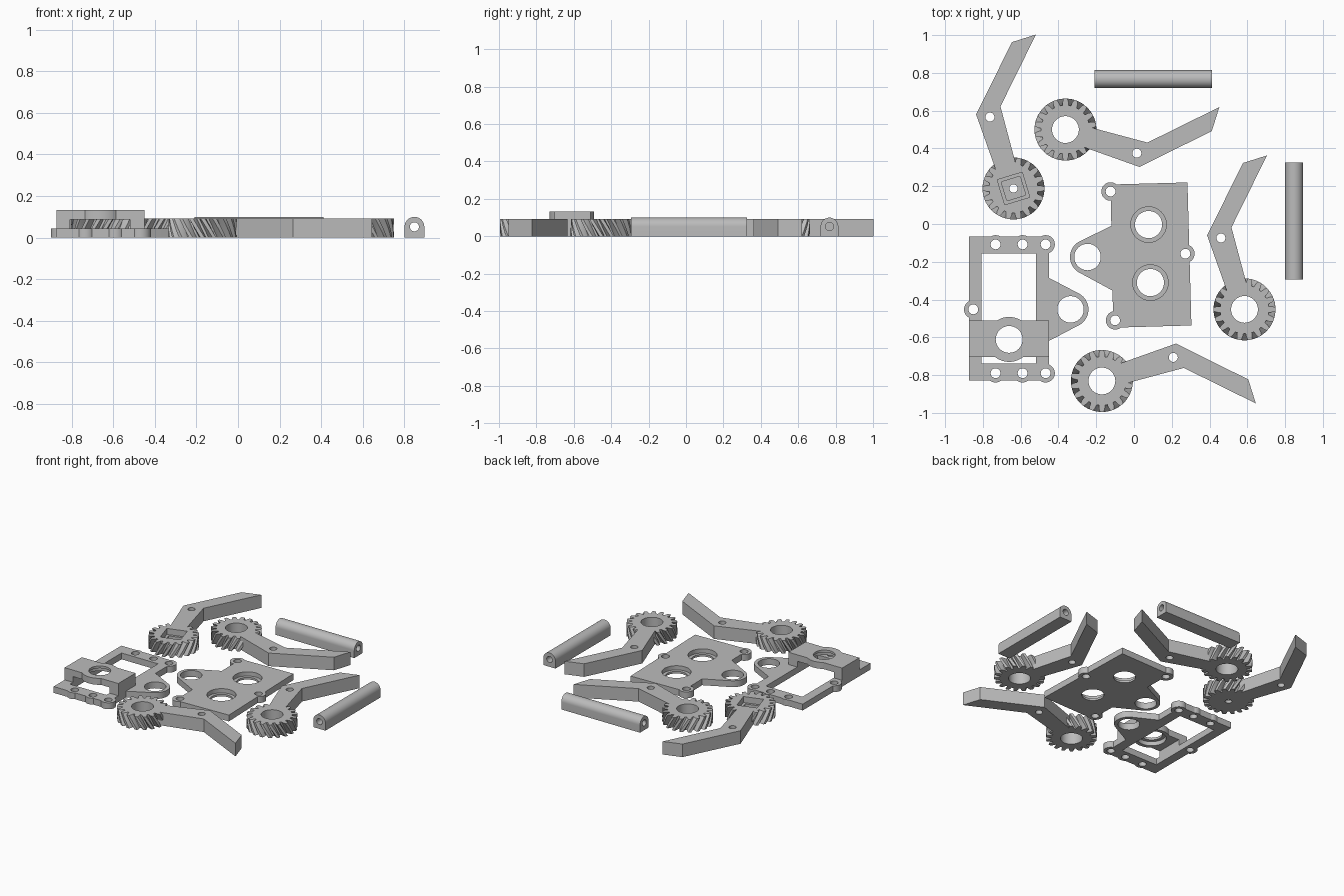
import bpy
import bmesh
import math
from mathutils import Matrix, geometry

if "Cube" in bpy.data.objects:
    bpy.data.objects.remove(bpy.data.objects["Cube"])

grey = bpy.data.materials.new("plain grey")
grey.use_nodes = True
grey.diffuse_color = (0.5, 0.5, 0.5, 1)
grey.node_tree.nodes["Principled BSDF"].inputs["Base Color"].default_value = (0.5, 0.5, 0.5, 1)

THICK = 0.093    # arms and gears
PLATE = 0.045    # flat plates


def circle(x, y, r, n=48):
    return [(x + r * math.cos(2 * math.pi * i / n),
             y + r * math.sin(2 * math.pi * i / n)) for i in range(n)]


def rect(x0, x1, y0, y1):
    return [(x0, y0), (x1, y0), (x1, y1), (x0, y1)]


def hull(points):
    return [points[i] for i in geometry.convex_hull_2d(points)]


def prism(name, outline, z0, z1, twist=0, steps=1):
    """Extrude an outline upwards, optionally twisting it about z."""
    bm = bmesh.new()
    rings = []
    for s in range(steps + 1):
        t = s / steps
        c, d = math.cos(twist * t), math.sin(twist * t)
        rings.append([bm.verts.new((x * c - y * d, x * d + y * c, z0 + (z1 - z0) * t))
                      for x, y in outline])
    n = len(outline)
    for low, high in zip(rings, rings[1:]):
        for i in range(n):
            j = (i + 1) % n
            bm.faces.new((low[i], low[j], high[j], high[i]))
    bm.faces.new(rings[0][::-1])
    bm.faces.new(rings[-1])
    if twist:
        bmesh.ops.triangulate(bm, faces=[f for f in bm.faces if len(f.verts) == 4])
    bmesh.ops.recalc_face_normals(bm, faces=bm.faces)
    mesh = bpy.data.meshes.new(name)
    bm.to_mesh(mesh)
    bm.free()
    mesh.materials.append(grey)
    ob = bpy.data.objects.new(name, mesh)
    bpy.context.collection.objects.link(ob)
    return ob


def combine(ob, operation, outline, z0, z1):
    """Join or cut a prism into the part."""
    tool = prism("tool", outline, z0, z1)
    mod = ob.modifiers.new("combine", 'BOOLEAN')
    mod.operation, mod.solver, mod.object = operation, 'EXACT', tool
    bpy.context.view_layer.update()
    deps = bpy.context.evaluated_depsgraph_get()
    mesh = bpy.data.meshes.new_from_object(ob.evaluated_get(deps))
    ob.modifiers.clear()
    ob.data = mesh
    bpy.data.objects.remove(tool)


def add(ob, outline, z0=0, z1=PLATE):
    combine(ob, 'UNION', outline, z0, z1)


def cut(ob, outline, z0=-0.1, z1=0.3):
    combine(ob, 'DIFFERENCE', outline, z0, z1)


def finish(ob):
    bpy.ops.object.select_all(action='DESELECT')
    ob.select_set(True)
    bpy.context.view_layer.objects.active = ob
    bpy.ops.object.shade_smooth_by_angle(angle=math.radians(25))


def gear_outline(teeth=18, root=0.129, tip=0.164):
    pitch = 2 * math.pi / teeth
    tooth = [(-0.36, root), (-0.29, 0.148), (-0.17, tip), (0.17, tip), (0.29, 0.148), (0.36, root)]
    return [(r * math.cos((i + f) * pitch), r * math.sin((i + f) * pitch))
            for i in range(teeth) for f, r in tooth]


def geared_arm(name, x, y, hand, mirror=1, turn=0, socket=False):
    """Helical gear with a bent arm growing out of it."""
    ob = prism(name, gear_outline(), 0, THICK, hand * math.radians(20), 4)
    arm = [(-0.085, 0.074), (-0.198, 0.392), (-0.008, 0.775),
           (0.119, 0.815), (-0.069, 0.434), (0.016, 0.116)]
    add(ob, [(mirror * px, py) for px, py in arm], 0, THICK)
    cut(ob, circle(-0.125 * mirror, 0.378, 0.024, 24))
    if socket:
        # stepped square socket with a small through hole
        for half, floor in ((0.069, 0.05), (0.052, 0.02)):
            cut(ob, circle_square(half, math.radians(17)), floor, 0.3)
        cut(ob, circle(0, 0, 0.022, 24))
    else:
        cut(ob, circle(0, 0, 0.071))
    ob.data.transform(Matrix.Translation((x, y, 0)) @ Matrix.Rotation(turn, 4, 'Z'))
    finish(ob)


def circle_square(half, angle):
    c, s = math.cos(angle), math.sin(angle)
    return [(px * c - py * s, px * s + py * c) for px, py in rect(-half, half, -half, half)]


# Four geared arms, two of each hand
geared_arm("socket_arm", -0.638, 0.188, 1, socket=True)
geared_arm("back_arm", -0.363, 0.5, 1, mirror=-1, turn=-math.pi / 2)
geared_arm("left_arm", 0.585, -0.452, -1)
geared_arm("front_arm", -0.17, -0.831, -1, turn=-math.pi / 2)

# Cover plate with ears, side lug and two bearing seats
plate = prism("cover_plate", [(-0.124, 0.209), (0.283, 0.22), (0.304, -0.537), (-0.11, -0.549)], 0, PLATE)
ears = [(-0.124, 0.172), (0.272, -0.157), (-0.1, -0.51)]
for x, y in ears:
    add(plate, circle(x, y, 0.049, 32))
add(plate, hull(circle(-0.246, -0.175, 0.093) + [(-0.1, 0.0), (-0.1, -0.36)]))
for x, y in ears:
    cut(plate, circle(x, y, 0.026, 24))
cut(plate, circle(-0.246, -0.175, 0.07))
for x, y in ((0.077, -0.003), (0.087, -0.31)):
    cut(plate, circle(x, y, 0.072))
    cut(plate, circle(x, y, 0.094), 0.015, 0.3)
finish(plate)

# Base frame with window, ears, side lug and raised bridge
frame = prism("base_frame", rect(-0.873, -0.45, -0.828, -0.066), 0, PLATE)
ears = [(x, y) for x in (-0.733, -0.59, -0.468) for y in (-0.108, -0.79)] + [(-0.851, -0.452)]
for x, y in ears:
    add(frame, circle(x, y, 0.049, 32))
add(frame, hull(circle(-0.336, -0.452, 0.095) + [(-0.46, -0.28), (-0.46, -0.624)]))
cut(frame, rect(-0.807, -0.52, -0.738, -0.157))
for x, y in ears:
    cut(frame, circle(x, y, 0.026, 24))
cut(frame, circle(-0.336, -0.452, 0.07))
for x0, x1 in ((-0.873, -0.807), (-0.52, -0.45)):
    add(frame, rect(x0, x1, -0.704, -0.51), 0, 0.1)
add(frame, rect(-0.873, -0.45, -0.704, -0.51), 0.086, 0.132)
add(frame, circle(-0.661, -0.611, 0.119), 0.086, 0.132)
cut(frame, circle(-0.661, -0.611, 0.071))
cut(frame, circle(-0.661, -0.611, 0.094), 0.05, 0.116)
finish(frame)

# Two round-topped spacer rods with a lengthwise bore
for name, x, y, turn in (("back_rod", 0.102, 0.767, math.pi / 2), ("left_rod", 0.848, 0.015, 0)):
    rod = prism(name, hull(circle(0, 0.052, 0.0475) + [(-0.0475, 0), (0.0475, 0)]), -0.31, 0.31)
    cut(rod, circle(0, 0.052, 0.022, 24), -1, 1)
    rod.data.transform(Matrix.Translation((x, y, 0)) @ Matrix.Rotation(turn, 4, 'Z')
                       @ Matrix.Rotation(math.pi / 2, 4, 'X'))
    finish(rod)
